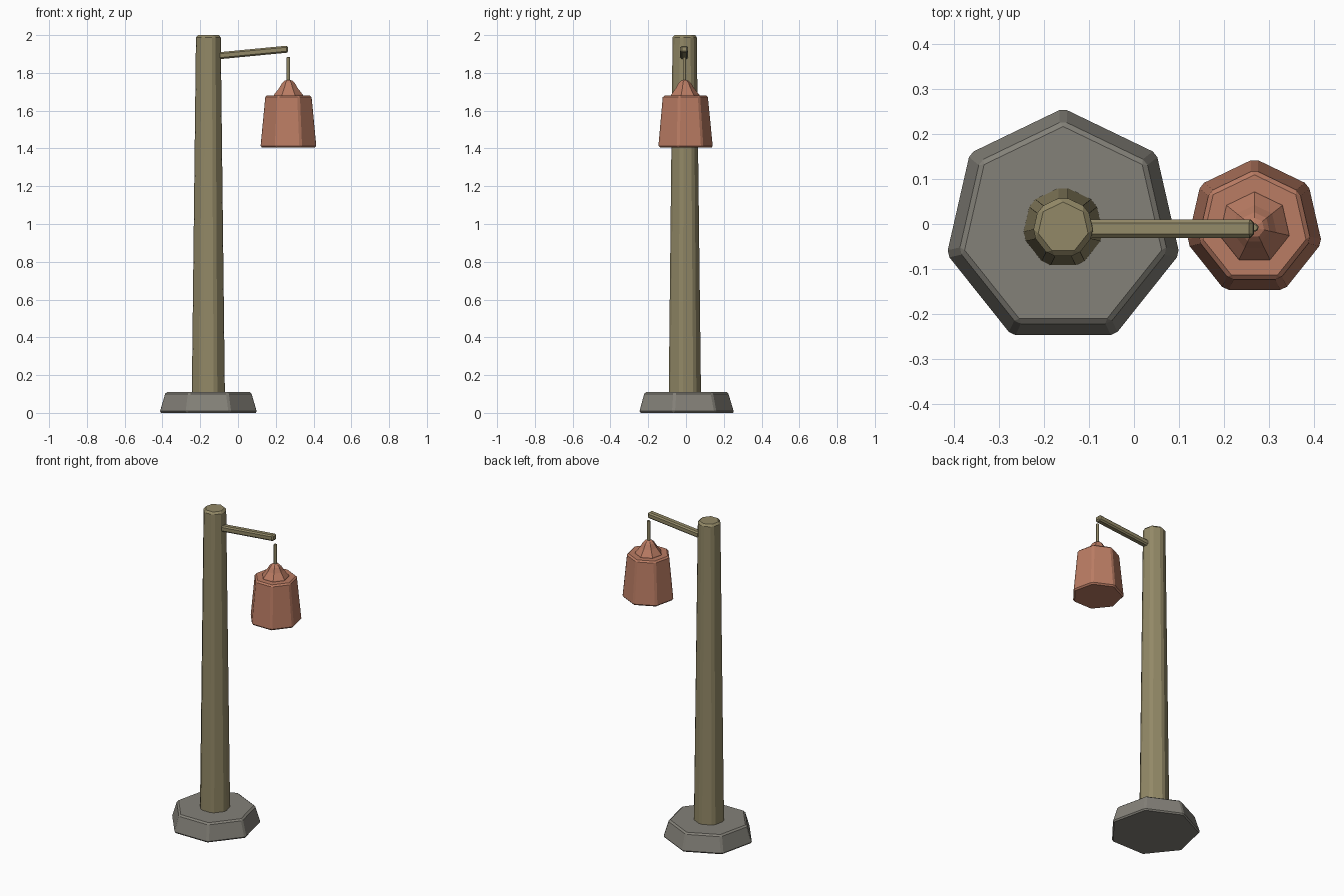
import bpy, bmesh, math
from mathutils import Vector

cube = bpy.data.objects.get("Cube")
if cube:
    bpy.data.objects.remove(cube, do_unlink=True)

POST_X, LAMP_X, MID_Y = -0.157, 0.267, -0.008


def material(name, rgb):
    m = bpy.data.materials.new(name)
    m.use_nodes = True
    m.diffuse_color = (*rgb, 1)
    bsdf = m.node_tree.nodes["Principled BSDF"]
    bsdf.inputs["Base Color"].default_value = (*rgb, 1)
    bsdf.inputs["Roughness"].default_value = 0.9
    return m


stone = material("grey stone", (0.23, 0.22, 0.19))
wood = material("olive wood", (0.29, 0.25, 0.135))
clay = material("terracotta", (0.49, 0.2, 0.125))


def finish(name, bm, mat, bevel):
    bmesh.ops.recalc_face_normals(bm, faces=bm.faces)
    mesh = bpy.data.meshes.new(name)
    bm.to_mesh(mesh)
    bm.free()
    mesh.materials.append(mat)
    ob = bpy.data.objects.new(name, mesh)
    bpy.context.collection.objects.link(ob)
    if bevel:
        mod = ob.modifiers.new("chamfer", "BEVEL")
        mod.width = bevel
        mod.segments = 1
        mod.limit_method = "NONE"
    return ob


def turned(name, x, rings, mat, sides=7, bevel=0):
    """Stack of regular polygons (height, radius), one corner towards the back."""
    bm = bmesh.new()
    loops = []
    for z, r in rings:
        angles = [math.pi / 2 + math.tau * i / sides for i in range(sides)]
        loops.append([bm.verts.new((x + r * math.cos(a), MID_Y + r * math.sin(a), z))
                      for a in angles])
    for low, high in zip(loops, loops[1:]):
        for i in range(sides):
            j = (i + 1) % sides
            bm.faces.new((low[i], low[j], high[j], high[i]))
    bm.faces.new(loops[0])
    bm.faces.new(loops[-1])
    return finish(name, bm, mat, bevel)


def beam(name, start, end, width, height, mat, bevel):
    """Rectangular bar between two points."""
    a, b = Vector(start), Vector(end)
    bm = bmesh.new()
    bmesh.ops.create_cube(bm, size=1)
    bmesh.ops.scale(bm, vec=((b - a).length, width, height), verts=bm.verts)
    ob = finish(name, bm, mat, bevel)
    ob.location = (a + b) / 2
    ob.rotation_euler = (b - a).to_track_quat("X", "Z").to_euler()
    return ob


# Foot and post
turned("stone_foot", POST_X, [(0, 0.267), (0.11, 0.234)], stone, bevel=0.009)
turned("post", POST_X, [(0.06, 0.093), (2.0, 0.07)], wood, bevel=0.012)

# Bracket and hanging rod
beam("bracket_arm", (-0.13, MID_Y - 0.002, 1.888), (0.265, MID_Y - 0.002, 1.926),
     0.041, 0.037, wood, 0.008)
turned("hanging_rod", LAMP_X, [(1.74, 0.01), (1.885, 0.01)], wood, bevel=0.003)

# Lantern body and its cap
turned("lantern_body", LAMP_X, [(1.405, 0.154), (1.68, 0.127)], clay, bevel=0.009)
turned("lantern_cap", LAMP_X,
       [(1.67, 0.082), (1.685, 0.078), (1.72, 0.05), (1.747, 0.034), (1.758, 0.022),
        (1.762, 0.01)], clay)
